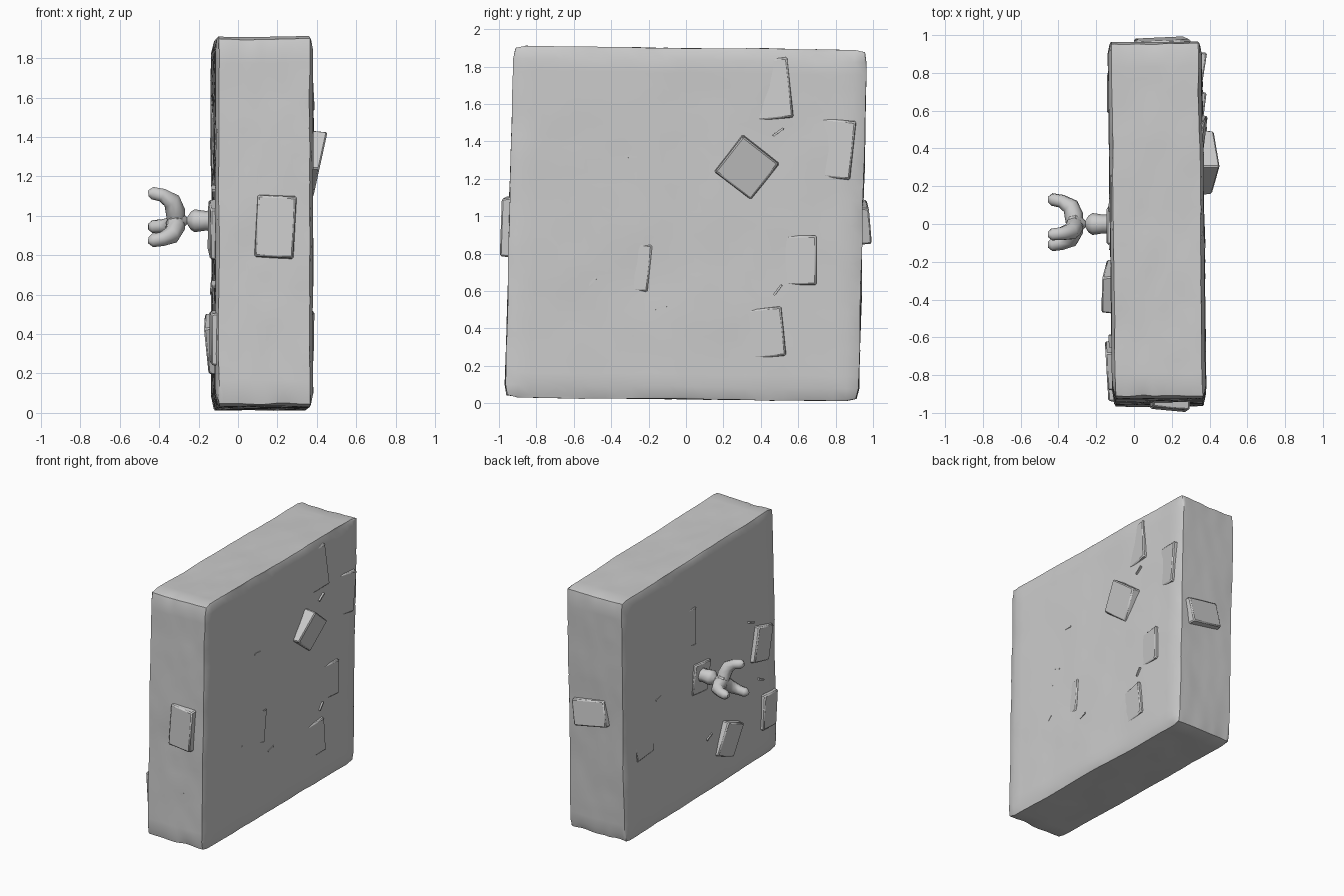
import bpy, bmesh, math, random
from mathutils import Vector, noise

if "Cube" in bpy.data.objects:
    bpy.data.objects.remove(bpy.data.objects["Cube"])

random.seed(4)


def finish(name, bm, angle=35):
    bmesh.ops.recalc_face_normals(bm, faces=bm.faces)
    me = bpy.data.meshes.new(name)
    bm.to_mesh(me)
    bm.free()
    ob = bpy.data.objects.new(name, me)
    bpy.context.collection.objects.link(ob)
    bpy.ops.object.select_all(action='DESELECT')
    ob.select_set(True)
    bpy.context.view_layer.objects.active = ob
    bpy.ops.object.shade_smooth_by_angle(angle=math.radians(angle))
    return ob


# Weathered stone slab: subdivided block, worn edges, slight skew
def slab():
    bm = bmesh.new()
    bmesh.ops.create_cube(bm, size=2)
    bmesh.ops.subdivide_edges(bm, edges=bm.edges[:], cuts=27, use_grid_fill=True)
    half = Vector((0.248, 0.945, 0.938))
    for v in bm.verts:
        p = Vector(v.co[i] * half[i] for i in range(3))
        near = [i for i in range(3) if abs(v.co[i]) > 0.999]
        n = noise.noise_vector(p * 3.0) * 0.006 + noise.noise_vector(p * 9.0) * 0.003
        if len(near) > 1:
            wear = 0.010 + 0.010 * abs(noise.noise(p * 8))
            for i in near:
                p[i] -= math.copysign(wear, p[i])
        p += n
        p.y += 0.024 * p.z
        p.z -= 0.012 * p.y
        p.x -= 0.012 * p.y
        v.co = p + Vector((0.122, 0, 0.96))
    finish("stone_slab", bm, 40)


slab()

# Each wall face: point on the surface, outward normal, in-plane u and v
FACES = {
    "right": (Vector((0.37, 0, 0)), Vector((1, 0, 0)), Vector((0, 1, 0))),
    "left": (Vector((-0.127, 0, 0)), Vector((-1, 0, 0)), Vector((0, 1, 0))),
    "front": (Vector((0, -0.95, 0)), Vector((0, -1, 0)), Vector((1, 0, 0))),
    "back": (Vector((0, 0.945, 0)), Vector((0, 1, 0)), Vector((1, 0, 0))),
}


# Stone set in a face; its outer side may slope along u (gu) and v (gv)
def stone(name, face, u, v, w, h, deg=0, out=0.02, gu=0, gv=0, bevel=0.008):
    base, n, du = FACES[face]
    dv = Vector((0, 0, 1))
    c, s = math.cos(math.radians(deg)), math.sin(math.radians(deg))
    bm = bmesh.new()
    rings = []
    for top in (False, True):
        ring = []
        for a, b in ((-1, -1), (1, -1), (1, 1), (-1, 1)):
            k = 0.48 if top else 0.52
            lu, lv = a * w * k, b * h * k
            x, y = c * lu - s * lv, s * lu + c * lv
            d = out + gu * x + gv * y if top else -0.06
            ring.append(bm.verts.new(base + du * (u + x) + dv * (v + y) + n * d))
        rings.append(ring)
    lo, hi = rings
    bm.faces.new(hi)
    bm.faces.new(lo)
    for i in range(4):
        j = (i + 1) % 4
        bm.faces.new((lo[i], lo[j], hi[j], hi[i]))
    if bevel:
        bmesh.ops.bevel(bm, geom=bm.edges[:], offset=bevel, segments=1, affect='EDGES')
    finish(name, bm)


stone("raised_stone", "right", 0.325, 1.26, 0.25, 0.25, 52, 0.048, 0, 0.22)
stone("right_stone_low", "right", 0.41, 0.375, 0.23, 0.27, 6, 0.002, 0.13, 0.03)
stone("right_stone_mid", "right", 0.60, 0.765, 0.20, 0.27, 0, 0.002, 0.13, 0)
stone("right_stone_top", "right", 0.46, 1.68, 0.20, 0.33, 6, 0.0, 0.13, -0.04)
stone("right_stone_edge", "right", 0.80, 1.36, 0.19, 0.32, -6, 0.0, 0.16, 0)
stone("right_stone_inner", "right", -0.29, 0.73, 0.20, 0.26, -6, -0.003, 0.12, 0)

stone("left_stone_low", "left", -0.33, 0.35, 0.21, 0.26, 22, 0.032, -0.06, 0.08)
stone("left_stone_mid", "left", -0.75, 0.93, 0.21, 0.27, 14, 0.020, 0.06, 0)
stone("left_stone_edge", "left", -0.84, 0.38, 0.18, 0.27, 5, 0.014, 0.05, 0)
stone("left_stone_far", "left", 0.70, 0.72, 0.22, 0.24, -5, 0.006, 0, -0.09)
stone("left_stone_top", "left", 0.17, 1.38, 0.22, 0.30, 0, 0.0, -0.11, 0)
stone("peg_plate", "left", 0.0, 0.95, 0.20, 0.24, 6, 0.012, 0, 0.06)

stone("front_stone", "front", 0.19, 0.945, 0.20, 0.32, -3, 0.032, 0.09, -0.04)
stone("back_stone", "back", 0.15, 0.97, 0.28, 0.20, -10, 0.035, 0.03, -0.09)

# Small chips and cracks
for i in range(14):
    face = random.choice(("right", "right", "left", "front"))
    u = random.uniform(-0.75, 0.75) if face != "front" else random.uniform(0.0, 0.25)
    stone("chip_%d" % i, face, u, random.uniform(0.2, 1.75), 0.07, 0.012,
          random.uniform(-60, 60), 0.007, 0.05, 0, 0)


# Turned peg holding the handle
def peg():
    bm = bmesh.new()
    prof = [(-0.10, 0.055), (-0.165, 0.05), (-0.22, 0.058), (-0.24, 0.045),
            (-0.258, 0.017), (-0.275, 0.035), (-0.31, 0.062), (-0.345, 0.05)]
    rings = [[bm.verts.new((x, r * math.cos(a), 0.975 + r * math.sin(a)))
              for a in (math.tau * k / 8 for k in range(8))] for x, r in prof]
    for a, b in zip(rings, rings[1:]):
        for k in range(8):
            bm.faces.new((a[k], a[(k + 1) % 8], b[(k + 1) % 8], b[k]))
    bm.faces.new(rings[0])
    bm.faces.new(rings[-1])
    finish("peg", bm, 45)


peg()


# Curved prong of the handle, swept along a bowed path with a swollen tip
def prong(name, dy, dz, tip_x):
    hub = Vector((-0.315, 0, 0.975))
    path = [(0, 0, 0.045), (0.35, 0.02, 0.05), (0.72, 0.15, 0.046),
            (0.93, 0.5, 0.036), (1.0, 0.85, 0.034), (0.99, 1.0, 0.016)]
    side = Vector((0, -dz, dy)).normalized()
    out = Vector((0, dy, dz))
    pts = [hub + out * t + Vector(((tip_x - hub.x) * f, 0, 0)) for t, f, r in path]
    bm = bmesh.new()
    rings = []
    for i, p in enumerate(pts):
        tan = (pts[min(i + 1, 5)] - pts[max(i - 1, 0)]).normalized()
        up = tan.cross(side)
        r = path[i][2]
        rings.append([bm.verts.new(p + side * r * math.cos(a) + up * r * math.sin(a))
                      for a in (math.tau * k / 8 for k in range(8))])
    for a, b in zip(rings, rings[1:]):
        for k in range(8):
            bm.faces.new((a[k], a[(k + 1) % 8], b[(k + 1) % 8], b[k]))
    bm.faces.new(rings[0])
    bm.faces.new(rings[-1])
    finish(name, bm, 50)


prong("prong_top", -0.055, 0.14, -0.455)
prong("prong_side", 0.13, -0.03, -0.455)
prong("prong_low", -0.11, -0.10, -0.455)
